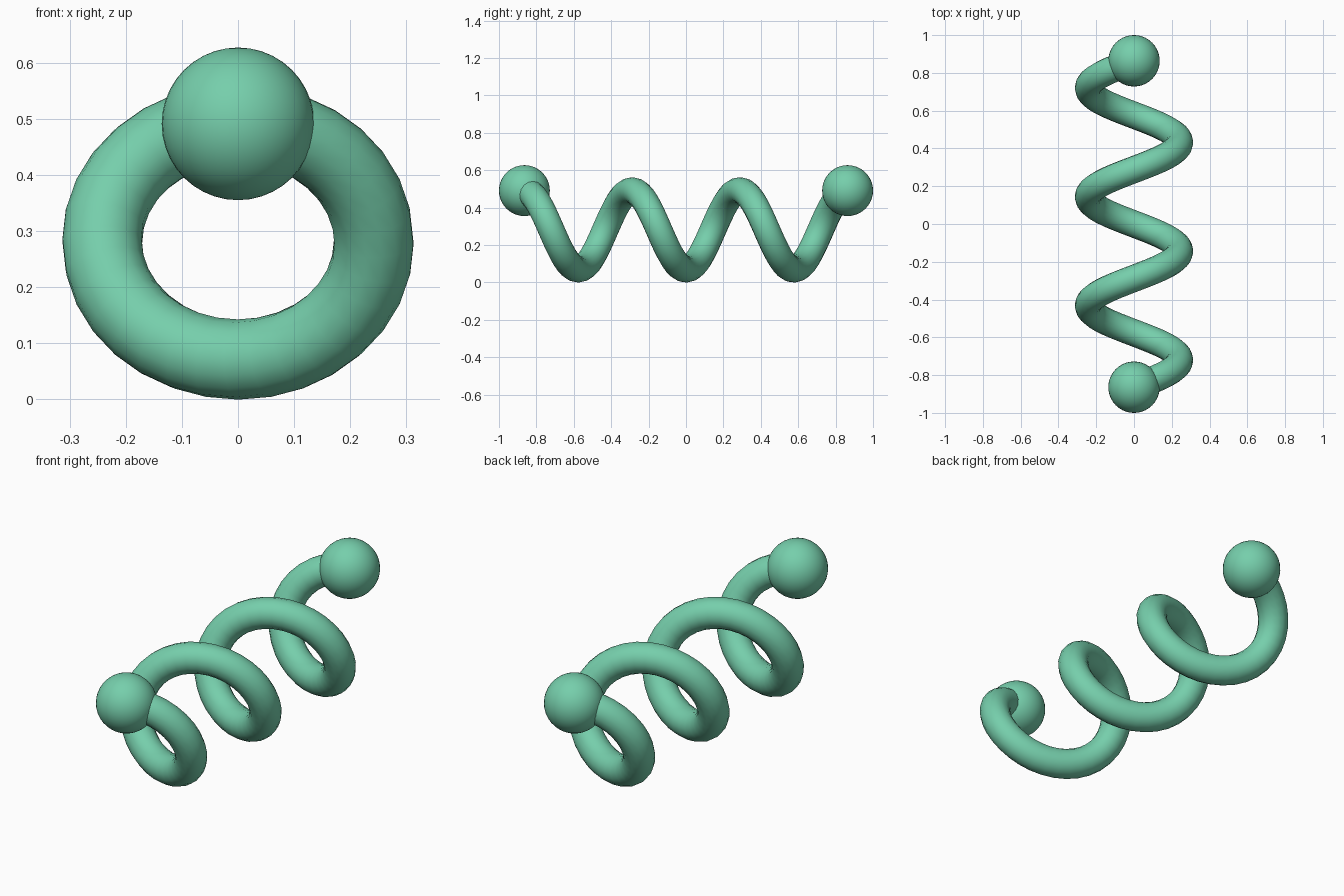
import bpy, math

if "Cube" in bpy.data.objects:
    bpy.data.objects.remove(bpy.data.objects["Cube"])

TURNS, STEPS = 3, 32
HALF = 0.864            # helix end position along y
RX, RZ, CZ = 0.242, 0.21, 0.281
TUBE, BALL = 0.0715, 0.136

green = bpy.data.materials.new("mint green")
green.diffuse_color = (0.18, 0.62, 0.41, 1)
green.use_nodes = True
green.node_tree.nodes["Principled BSDF"].inputs["Base Color"].default_value = green.diffuse_color

# coil: round tube swept along a slightly flattened helix
curve = bpy.data.curves.new("coil", 'CURVE')
curve.dimensions = '3D'
curve.bevel_depth = TUBE
curve.bevel_resolution = 6
curve.use_fill_caps = True
spline = curve.splines.new('POLY')
n = TURNS * STEPS
spline.points.add(n)
for i in range(n + 1):
    t = 2 * math.pi * i / STEPS
    spline.points[i].co = (RX * math.sin(t), -HALF + 2 * HALF * i / n,
                           CZ + RZ * math.cos(t), 1)
coil = bpy.data.objects.new("coil", curve)
bpy.context.collection.objects.link(coil)
curve.materials.append(green)
bpy.ops.object.select_all(action='DESELECT')
coil.select_set(True)
bpy.context.view_layer.objects.active = coil
bpy.ops.object.convert(target='MESH')
bpy.ops.object.shade_smooth_by_angle(angle=math.radians(40))

# end balls
for name, y in (("front_ball", -HALF), ("back_ball", HALF)):
    bpy.ops.mesh.primitive_uv_sphere_add(segments=40, ring_count=20, radius=BALL,
                                         location=(0, y, CZ + RZ))
    ball = bpy.context.object
    ball.name = name
    ball.data.materials.append(green)
    bpy.ops.object.shade_smooth()
